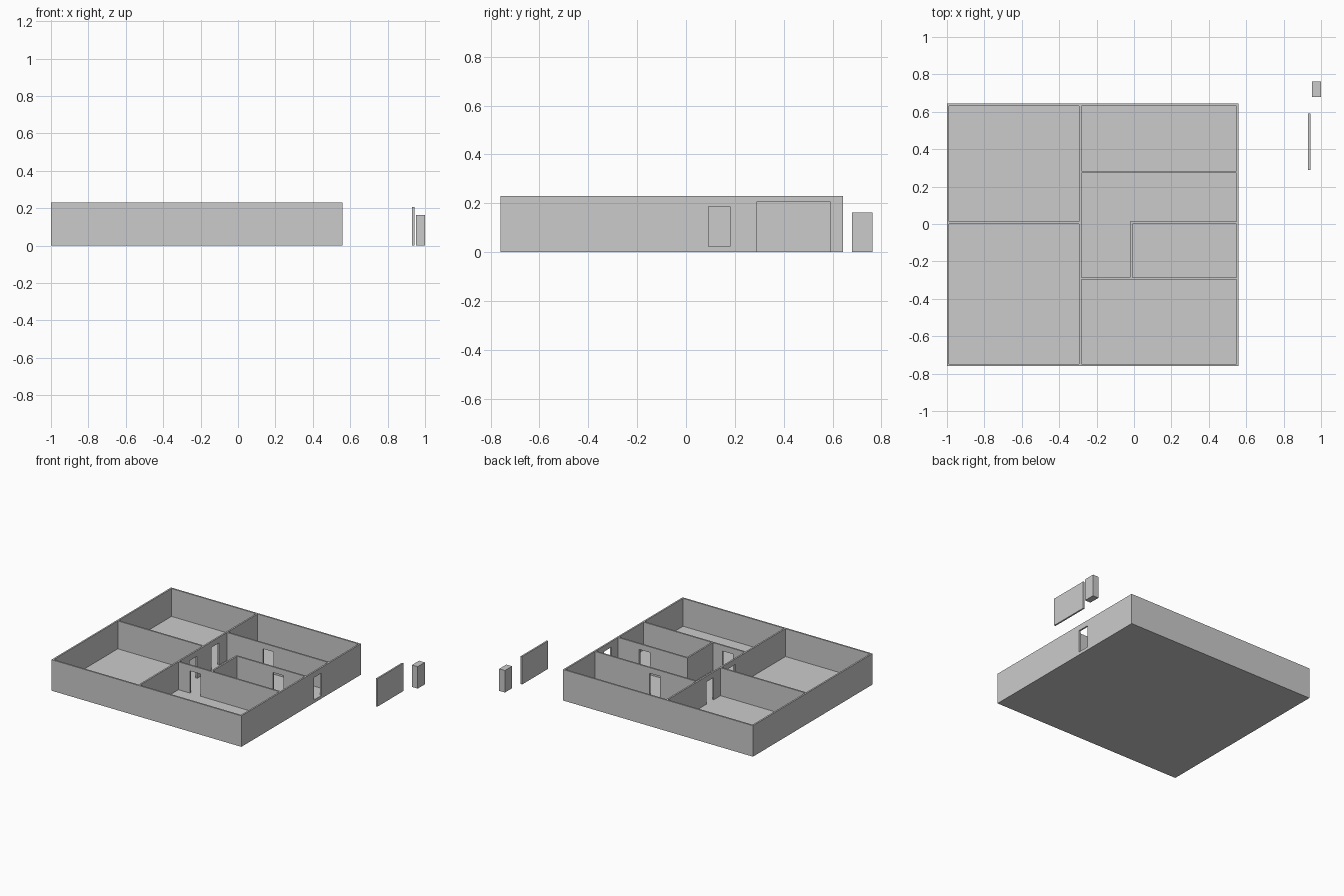
import bpy

if "Cube" in bpy.data.objects:
    bpy.data.objects.remove(bpy.data.objects["Cube"])

FLOOR, TOP, T = 0.023, 0.23, 0.012   # floor height, wall height, wall thickness


def box(name, x0, x1, y0, y1, z0, z1):
    bpy.ops.mesh.primitive_cube_add(size=1, location=((x0 + x1) / 2, (y0 + y1) / 2, (z0 + z1) / 2))
    ob = bpy.context.object
    ob.name = name
    ob.scale = (x1 - x0, y1 - y0, z1 - z0)
    bpy.ops.object.transform_apply(location=True, rotation=False, scale=True)
    return ob


def cut(target, *bounds):
    cutter = box("cutter", *bounds)
    cutter.hide_render = True
    mod = target.modifiers.new("cut", 'BOOLEAN')
    mod.operation = 'DIFFERENCE'
    mod.solver = 'EXACT'
    mod.object = cutter
    bpy.context.view_layer.objects.active = target
    bpy.ops.object.modifier_apply(modifier=mod.name)
    bpy.data.objects.remove(cutter, do_unlink=True)


# Floor slab and walls start as one solid block
house = box("house_shell", -1.0, 0.56, -0.76, 0.643, 0, TOP)

# Open-topped rooms
XL, XR = -1 + T, 0.56 - T
MID_L, MID_R = -0.293, -0.281
rooms = [
    (XL, MID_L, 0.013, 0.631),       # back left room
    (XL, MID_L, -0.748, 0.001),      # front left room
    (MID_R, XR, 0.284, 0.631),       # back right room
    (MID_R, XR, 0.013, 0.272),       # entrance hall
    (MID_R, -0.021, -0.286, 0.272),  # hall extension
    (-0.009, XR, -0.286, 0.001),     # small room
    (MID_R, XR, -0.748, -0.298),     # front right room
]
for r in rooms:
    cut(house, *r, FLOOR, 0.4)

# Doorways: (wall axis, wall centre, start, end)
doors = [
    ('x', 0.555, 0.093, 0.18),       # main entrance
    ('x', -0.287, 0.093, 0.18),      # back left room
    ('x', -0.287, -0.165, -0.078),   # front left room
    ('y', 0.278, 0.013, 0.10),       # back right room
    ('y', 0.007, 0.288, 0.375),      # small room
    ('y', -0.292, -0.185, -0.098),   # front right room
]
for axis, c, a, b in doors:
    across = (c - 0.02, c + 0.02)
    bounds = (*across, a, b) if axis == 'x' else (a, b, *across)
    cut(house, *bounds, FLOOR, 0.188)

# Loose pieces standing beside the house
box("spare_wall_panel", 0.931, 0.943, 0.288, 0.592, 0, TOP - FLOOR)
box("spare_door_block", 0.953, 1.0, 0.68, 0.763, 0, 0.163)
